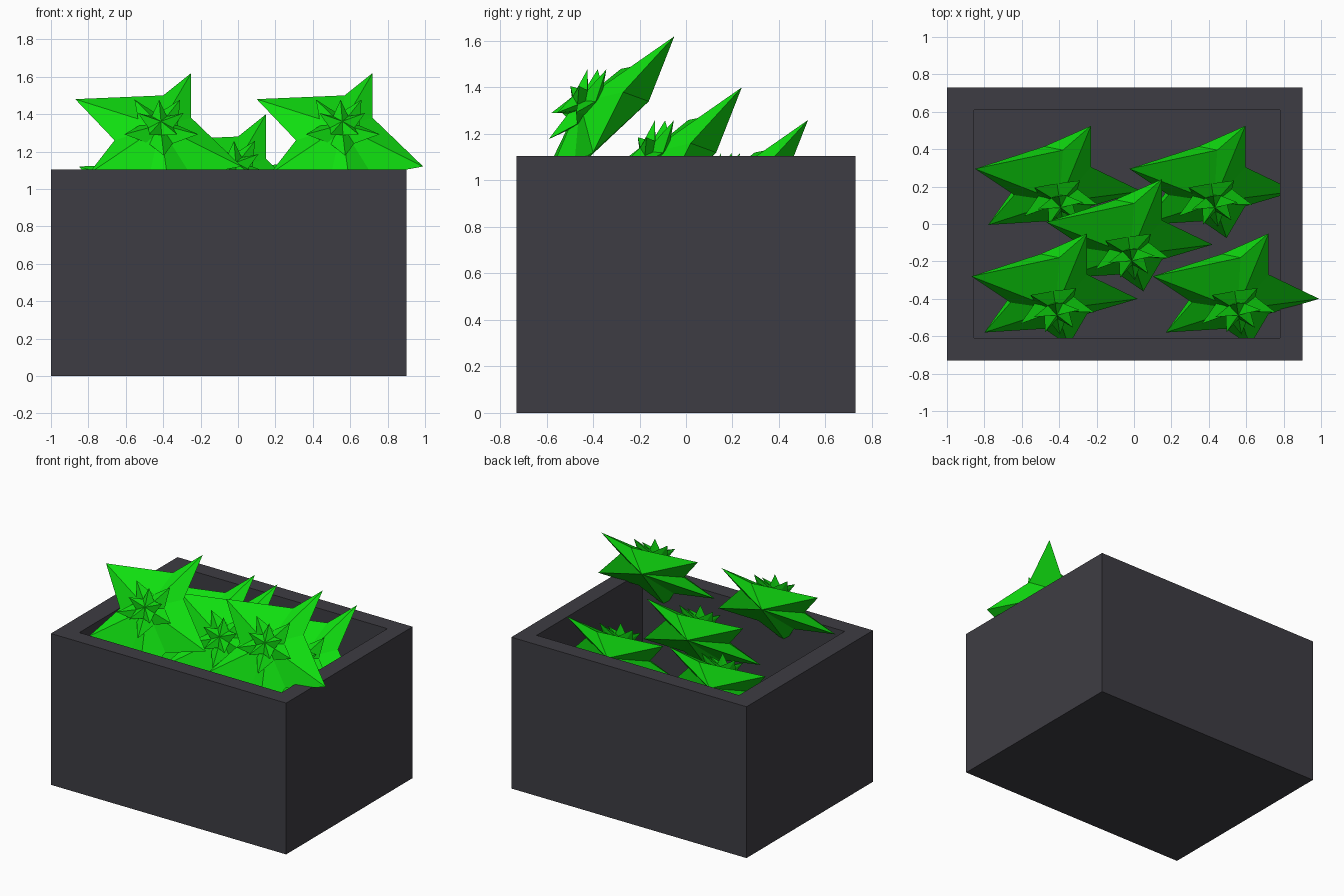
import bpy, bmesh, math
from mathutils import Vector

if "Cube" in bpy.data.objects:
    bpy.data.objects.remove(bpy.data.objects["Cube"])


def material(name, rgb):
    m = bpy.data.materials.new(name)
    m.diffuse_color = (*rgb, 1)
    m.use_nodes = True
    m.node_tree.nodes["Principled BSDF"].inputs["Base Color"].default_value = m.diffuse_color
    return m


GREY = material("dark grey", (0.048, 0.046, 0.056))
GREEN = material("bright green", (0.005, 0.74, 0.005))


def add_object(name, bm, mat):
    bmesh.ops.recalc_face_normals(bm, faces=bm.faces)
    mesh = bpy.data.meshes.new(name)
    bm.to_mesh(mesh)
    bm.free()
    mesh.materials.append(mat)
    ob = bpy.data.objects.new(name, mesh)
    bpy.context.collection.objects.link(ob)
    return ob


# Planter box: closed tray with thick walls
def rect(bm, x0, x1, y0, y1, z):
    return [bm.verts.new(p) for p in ((x0, y0, z), (x1, y0, z), (x1, y1, z), (x0, y1, z))]


bm = bmesh.new()
rings = [rect(bm, -1, 0.9, -0.73, 0.73, 0), rect(bm, -1, 0.9, -0.73, 0.73, 1.105),
         rect(bm, -0.855, 0.78, -0.61, 0.61, 1.105), rect(bm, -0.855, 0.78, -0.61, 0.61, 0.12)]
bm.faces.new(rings[0])
bm.faces.new(rings[3])
for a, b in zip(rings, rings[1:]):
    for i in range(4):
        j = (i + 1) % 4
        bm.faces.new((a[i], a[j], b[j], b[i]))
add_object("planter_box", bm, GREY)


# Star-shaped leaves: a ring of tips and notches closed by a front and a back hub
def star(bm, ring, front, back):
    vs = [bm.verts.new(p) for p in ring]
    f, b = bm.verts.new(front), bm.verts.new(back)
    for i in range(len(vs)):
        j = (i + 1) % len(vs)
        bm.faces.new((vs[i], vs[j], f))
        bm.faces.new((vs[j], vs[i], b))


# Large outer leaves, tip and notch alternating
OUTER = [(-0.87, -0.28, 1.48), (-0.40, -0.18, 1.50), (-0.25, -0.05, 1.62), (-0.25, -0.27, 1.38),
         (0.02, -0.40, 1.12), (-0.25, -0.48, 1.07), (-0.35, -0.65, 0.88), (-0.48, -0.56, 1.04),
         (-0.80, -0.58, 1.08), (-0.66, -0.42, 1.26)]
NORMAL = Vector((0.12, -0.78, 0.61)).normalized()
SIDE = Vector((0, 0, 1)).cross(NORMAL).normalized()
UP = NORMAL.cross(SIDE)
HEART = Vector((-0.43, -0.37, 1.27))


def rosette(bm, centre, r_tip, r_in, lift, turn, front, back):
    ring = []
    for i in range(10):
        a = math.radians(turn + 36 * i)
        r, h = (r_tip, lift) if i % 2 == 0 else (r_in, 0)
        ring.append(centre + SIDE * r * math.cos(a) + UP * r * math.sin(a) + NORMAL * h)
    star(bm, ring, centre + NORMAL * front, centre - NORMAL * back)


def plant(name, offset):
    bm = bmesh.new()
    star(bm, OUTER, HEART + NORMAL * 0.11, (-0.50, -0.16, 1.34))
    # smaller inner leaves in the heart of the plant
    rosette(bm, HEART + NORMAL * 0.07, 0.21, 0.11, 0.05, 54, 0.05, 0.06)
    rosette(bm, HEART + NORMAL * 0.12, 0.13, 0.07, 0.05, 18, 0.03, 0.06)
    bmesh.ops.translate(bm, verts=bm.verts, vec=offset)
    add_object(name, bm, GREEN)


for name, offset in (("front_left", (0, 0, 0)), ("front_right", (0.97, 0, 0)),
                     ("middle", (0.40, 0.29, -0.22)),
                     ("back_left", (0.02, 0.575, -0.36)), ("back_right", (0.845, 0.575, -0.36))):
    plant("plant_" + name, offset)
